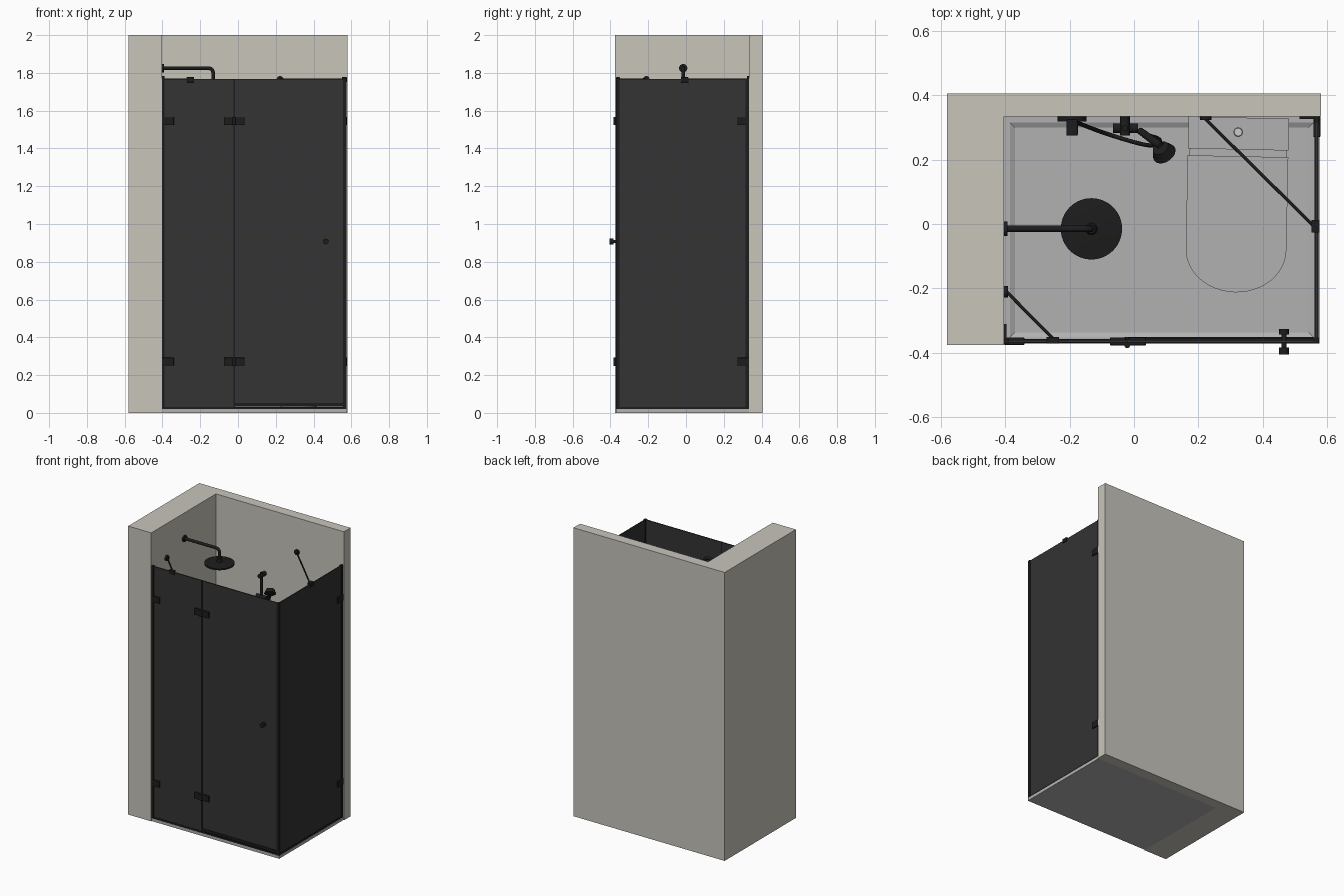
import bpy, bmesh, math
from mathutils import Vector, Matrix

if "Cube" in bpy.data.objects:
    bpy.data.objects.remove(bpy.data.objects["Cube"])


def material(name, r, g, b):
    m = bpy.data.materials.new(name)
    m.diffuse_color = (r, g, b, 1)
    m.use_nodes = True
    m.node_tree.nodes["Principled BSDF"].inputs["Base Color"].default_value = m.diffuse_color
    return m


WALL = material("wall_paint", 0.58, 0.56, 0.50)
GLASS = material("dark_glass", 0.033, 0.033, 0.033)
BLACK = material("matt_black", 0.012, 0.012, 0.012)
TRAY = material("tray_grey", 0.44, 0.44, 0.44)
METAL = material("button_metal", 0.55, 0.55, 0.55)


def finish(name, bm, mat, smooth=False):
    bmesh.ops.recalc_face_normals(bm, faces=bm.faces[:])
    me = bpy.data.meshes.new(name)
    bm.to_mesh(me)
    bm.free()
    ob = bpy.data.objects.new(name, me)
    bpy.context.collection.objects.link(ob)
    me.materials.append(mat)
    if smooth:
        bpy.ops.object.select_all(action='DESELECT')
        ob.select_set(True)
        bpy.context.view_layer.objects.active = ob
        bpy.ops.object.shade_smooth_by_angle(angle=math.radians(40))
    return ob


def box(name, x, y, z, mat=BLACK, bevel=0):
    bm = bmesh.new()
    bmesh.ops.create_cube(bm, size=1)
    for v in bm.verts:
        v.co = [a + (c + 0.5) * (b - a) for (a, b), c in zip((x, y, z), v.co)]
    if bevel:
        bmesh.ops.bevel(bm, geom=bm.edges[:], offset=bevel, segments=2,
                        profile=0.5, affect='EDGES')
    return finish(name, bm, mat)


def rod(name, p, q, r, r2=None, mat=BLACK, sides=32):
    p, q = Vector(p), Vector(q)
    bm = bmesh.new()
    rot = (q - p).to_track_quat('Z', 'Y').to_matrix().to_4x4()
    bmesh.ops.create_cone(bm, cap_ends=True, segments=sides, radius1=r,
                          radius2=r if r2 is None else r2, depth=(q - p).length,
                          matrix=Matrix.Translation((p + q) / 2) @ rot)
    return finish(name, bm, mat, True)


def loft(name, rings, mat, smooth=True):
    bm = bmesh.new()
    loops = [[bm.verts.new(c) for c in ring] for ring in rings]
    n = len(loops[0])
    for a, b in zip(loops, loops[1:]):
        for i in range(n):
            j = (i + 1) % n
            bm.faces.new((a[i], a[j], b[j], b[i]))
    bm.faces.new(loops[0][::-1])
    bm.faces.new(loops[-1])
    return finish(name, bm, mat, smooth)


def tube(name, pts, r):
    cu = bpy.data.curves.new(name, 'CURVE')
    cu.dimensions = '3D'
    cu.bevel_depth, cu.bevel_resolution, cu.use_fill_caps = r, 3, True
    s = cu.splines.new('NURBS')
    s.points.add(len(pts) - 1)
    for p, c in zip(s.points, pts):
        p.co = (*c, 1)
    s.use_endpoint_u, s.order_u, s.resolution_u = True, 3, 8
    ob = bpy.data.objects.new(name, cu)
    bpy.context.collection.objects.link(ob)
    cu.materials.append(BLACK)
    return ob


def rect(x0, x1, y0, y1, z):
    return [(x0, y0, z), (x1, y0, z), (x1, y1, z), (x0, y1, z)]


# L-shaped wall
plan = [(-0.58, -0.375), (-0.403, -0.375), (-0.403, 0.333), (0.58, 0.333),
        (0.58, 0.405), (-0.58, 0.405)]
loft("corner_wall", [[(x, y, z) for x, y in plan] for z in (0, 2)], WALL, False)

# shower tray with a sloped inner rim
X0, X1, Y0, Y1 = -0.403, 0.575, -0.37, 0.333
loft("shower_tray", [rect(X0 + i, X1 - i, Y0 + i, Y1 - i, z) for i, z in
     ((0, 0), (0, 0.02), (0.018, 0.02), (0.034, 0.012))], TRAY, False)

# glass panels
box("fixed_front_glass", (-0.40, -0.024), (-0.367, -0.359), (0.02, 1.768), GLASS)
box("door_glass", (-0.018, 0.56), (-0.367, -0.359), (0.035, 1.768), GLASS)
box("side_glass", (0.562, 0.57), (-0.36, 0.333), (0.02, 1.768), GLASS)

# channels and seals around the glass
box("left_wall_channel", (-0.403, -0.388), (-0.37, -0.356), (0.02, 1.77))
box("back_wall_channel", (0.559, 0.573), (0.314, 0.333), (0.02, 1.77))
box("corner_seal", (0.557, 0.574), (-0.371, -0.352), (0.02, 1.77))
box("door_hinge_seal", (-0.025, -0.017), (-0.369, -0.357), (0.02, 1.768))
box("front_bottom_seal", (-0.40, -0.024), (-0.369, -0.357), (0.02, 0.032))
box("side_bottom_seal", (0.56, 0.572), (-0.36, 0.333), (0.02, 0.032))
box("door_bottom_seal", (-0.018, 0.557), (-0.371, -0.354), (0.035, 0.052))
box("door_threshold", (-0.03, 0.557), (-0.37, -0.35), (0.018, 0.03))

# hinges and wall clamps, an upper and a lower set
for level, z in (("lower", 0.27), ("upper", 1.545)):
    h = (z - 0.022, z + 0.022)
    for side, x in (("fixed", (-0.075, -0.025)), ("door", (-0.017, 0.037))):
        box(f"{level}_hinge_{side}_plate", x, (-0.376, -0.352), h, bevel=0.002)
    rod(f"{level}_hinge_pin", (-0.021, -0.376, h[0]), (-0.021, -0.376, h[1]), 0.009)
    box(f"{level}_left_clamp", (-0.403, -0.34), (-0.375, -0.352), h, bevel=0.002)
    box(f"{level}_left_clamp_plate", (-0.403, -0.396), (-0.36, -0.31), h)
    box(f"{level}_side_clamp", (0.556, 0.578), (0.27, 0.333), h, bevel=0.002)
    box(f"{level}_side_clamp_plate", (0.513, 0.575), (0.326, 0.333), h)

# door knob, both sides of the glass
for side, y in (("outer", (-0.405, -0.383)), ("inner", (-0.343, -0.325))):
    rod(f"{side}_door_knob", (0.465, y[0], 0.907), (0.465, y[1], 0.907), 0.015)
rod("door_knob_spindle", (0.465, -0.39, 0.907), (0.465, -0.335, 0.907), 0.008)

# diagonal stabiliser bars
ZB = 1.765
rod("right_brace", (0.222, 0.325, ZB), (0.558, -0.007, ZB), 0.005)
rod("right_brace_flange", (0.222, 0.333, ZB), (0.222, 0.322, ZB), 0.018)
box("right_brace_clamp", (0.55, 0.576), (-0.027, 0.013), (1.75, 1.777), bevel=0.002)
rod("left_brace", (-0.395, -0.21, ZB), (-0.252, -0.355, ZB), 0.005)
rod("left_brace_flange", (-0.403, -0.21, ZB), (-0.39, -0.21, ZB), 0.018)
box("left_brace_clamp", (-0.272, -0.232), (-0.371, -0.35), (1.75, 1.777), bevel=0.002)

# overhead rain shower
rod("rain_arm_flange", (-0.403, -0.015, 1.825), (-0.393, -0.015, 1.825), 0.022)
tube("rain_arm", [(-0.40, -0.015, 1.825), (-0.28, -0.015, 1.825), (-0.19, -0.015, 1.825),
     (-0.132, -0.015, 1.825), (-0.132, -0.015, 1.775), (-0.132, -0.015, 1.74)], 0.01)
rod("rain_head_collar", (-0.132, -0.015, 1.735), (-0.132, -0.015, 1.76), 0.019, 0.014)
rod("rain_head_dome", (-0.132, -0.015, 1.73), (-0.132, -0.015, 1.738), 0.095, 0.03, sides=64)
rod("rain_head", (-0.132, -0.015, 1.72), (-0.132, -0.015, 1.73), 0.095, sides=64)

# riser rail with hand shower
RX, RY = -0.028, 0.297
rod("riser_rail", (RX, RY, 0.95), (RX, RY, 1.57), 0.009)
for n, z in (("lower", 0.98), ("upper", 1.55)):
    rod(f"{n}_rail_bracket", (RX, 0.333, z), (RX, 0.275, z), 0.015)
rod("rail_slider", (RX - 0.037, RY, 1.40), (RX + 0.04, RY, 1.40), 0.015)
rod("hand_shower_handle", (0.02, 0.288, 1.36), (0.085, 0.24, 1.50), 0.011, 0.013)
rod("hand_shower_head", (0.082, 0.236, 1.505), (0.094, 0.218, 1.485), 0.026, 0.038)

# mixer valve and hose
rod("mixer_plate", (-0.192, 0.333, 0.92), (-0.192, 0.318, 0.92), 0.045)
box("mixer_body", (-0.21, -0.174), (0.274, 0.325), (0.85, 0.99), bevel=0.004)
tube("shower_hose", [(-0.18, 0.315, 0.86), (-0.17, 0.312, 0.75), (-0.11, 0.288, 0.58),
     (-0.03, 0.262, 0.55), (0.04, 0.243, 0.70), (0.08, 0.243, 0.95), (0.082, 0.265, 1.15),
     (0.04, 0.275, 1.28), (0.02, 0.288, 1.36)], 0.0065)


# toilet, set at a slight angle against the back wall
def place(points):
    rot = Matrix.Rotation(math.radians(-1.2), 3, 'Z')
    return [tuple(rot @ Vector(p) + Vector((0.325, 0.33, 0))) for p in points]


def u_shape(w, front, back, z, n=24):
    tip = w * 0.85
    arc = [(-w * math.cos(math.pi * i / n), front + tip - tip * math.sin(math.pi * i / n), z)
           for i in range(n + 1)]
    return place(arc + [(w, back, z), (-w, back, z)])


loft("toilet_bowl", [u_shape(*s) for s in
     ((0.095, -0.40, 0, 0.012), (0.09, -0.38, 0, 0.08), (0.105, -0.42, 0, 0.20),
      (0.145, -0.51, 0, 0.31), (0.15, -0.53, 0, 0.35))], TRAY)
loft("toilet_seat", [u_shape(0.155, -0.54, -0.12, z) for z in (0.352, 0.366)], TRAY)
loft("toilet_lid", [u_shape(*s) for s in
     ((0.156, -0.542, -0.12, 0.368), (0.156, -0.542, -0.12, 0.385))], TRAY)
loft("toilet_cistern", [place(rect(-w, w, -d, 0, z)) for w, d, z in
     ((0.14, 0.085, 0.35), (0.15, 0.093, 0.67))], TRAY, False)
loft("toilet_cistern_lid", [place(rect(-0.156, 0.156, -0.099, 0, z)) for z in (0.67, 0.70)],
     TRAY, False)
rod("flush_button", (0.323, 0.285, 0.695), (0.323, 0.285, 0.708), 0.015, 0.012, METAL)
